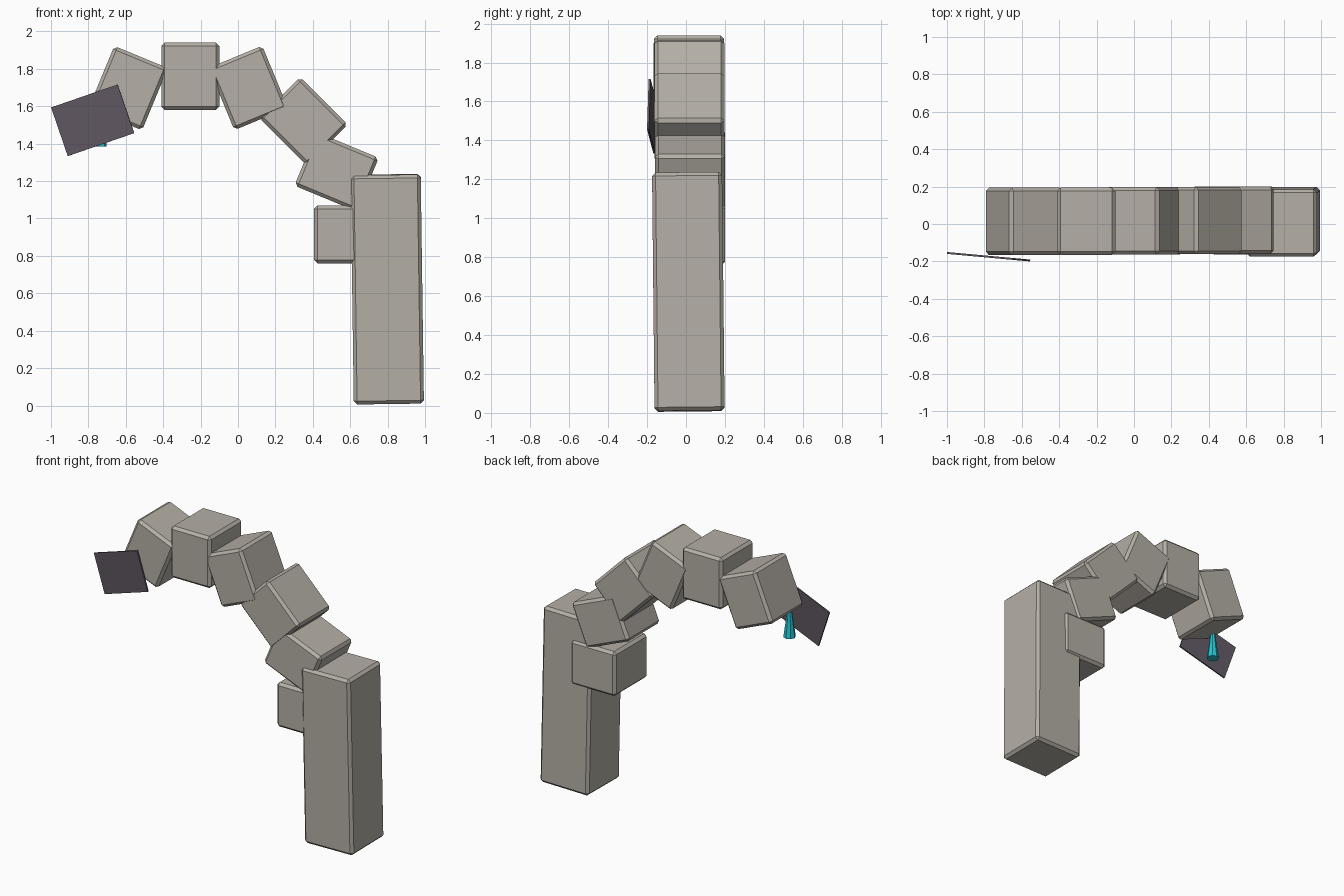
import bpy, bmesh, math
from mathutils import Matrix

if "Cube" in bpy.data.objects:
    bpy.data.objects.remove(bpy.data.objects["Cube"])


def material(name, rgb):
    m = bpy.data.materials.new(name)
    m.diffuse_color = (*rgb, 1)
    m.use_nodes = True
    m.node_tree.nodes["Principled BSDF"].inputs["Base Color"].default_value = m.diffuse_color
    return m


STONE = material("warm_grey_stone", (0.46, 0.43, 0.38))
CLOTH = material("dark_purple_grey", (0.115, 0.095, 0.12))
TEAL = material("bright_teal", (0.02, 0.56, 0.66))


def finish(name, bm, mat, loc, rot):
    mesh = bpy.data.meshes.new(name)
    bm.to_mesh(mesh)
    bm.free()
    mesh.materials.append(mat)
    ob = bpy.data.objects.new(name, mesh)
    bpy.context.collection.objects.link(ob)
    ob.location = loc
    ob.rotation_euler = [math.radians(a) for a in rot]
    return ob


def block(name, size, loc, rot=(0, 0, 0), mat=STONE, bevel=0.018):
    bm = bmesh.new()
    bmesh.ops.create_cube(bm, size=1, matrix=Matrix.Diagonal((*size, 1)))
    ob = finish(name, bm, mat, loc, rot)
    if bevel:
        mod = ob.modifiers.new("chamfer", 'BEVEL')
        mod.width = bevel
        mod.segments = 1
    return ob


# Upright pillar, leaning very slightly
block("pillar", (0.375, 0.36, 1.225), (0.798, 0.012, 0.622), (0.6, -0.8, 0))

# Short bracket block set into the side of the pillar
block("bracket_block", (0.345, 0.365, 0.31), (0.58, 0.019, 0.915))

# Broken arch of equal stones, each turned a further step (x, z, tilt)
arch = [(-0.587, 1.697, 22.5), (-0.255, 1.76, 0), (0.055, 1.698, -22.5),
        (0.350, 1.520, -45), (0.527, 1.250, -67.5)]
for i, (x, z, tilt) in enumerate(arch):
    block(f"arch_stone_{i + 1}", (0.31, 0.36, 0.36),
          (x, 0.014 + 0.0015 * i, z), (0, tilt, 0))

# Thin hanging panel at the free end
block("panel", (0.377, 0.01, 0.275), (-0.777, -0.175, 1.525),
      (0, -19, -5.2), CLOTH, 0)

# Small tapered lamp beneath the end stone
bm = bmesh.new()
bmesh.ops.create_cone(bm, cap_ends=True, segments=8,
                      radius1=0.04, radius2=0.01, depth=0.22)
finish("lamp_cone", bm, TEAL, (-0.742, -0.08, 1.495), (0, 0, 0))
